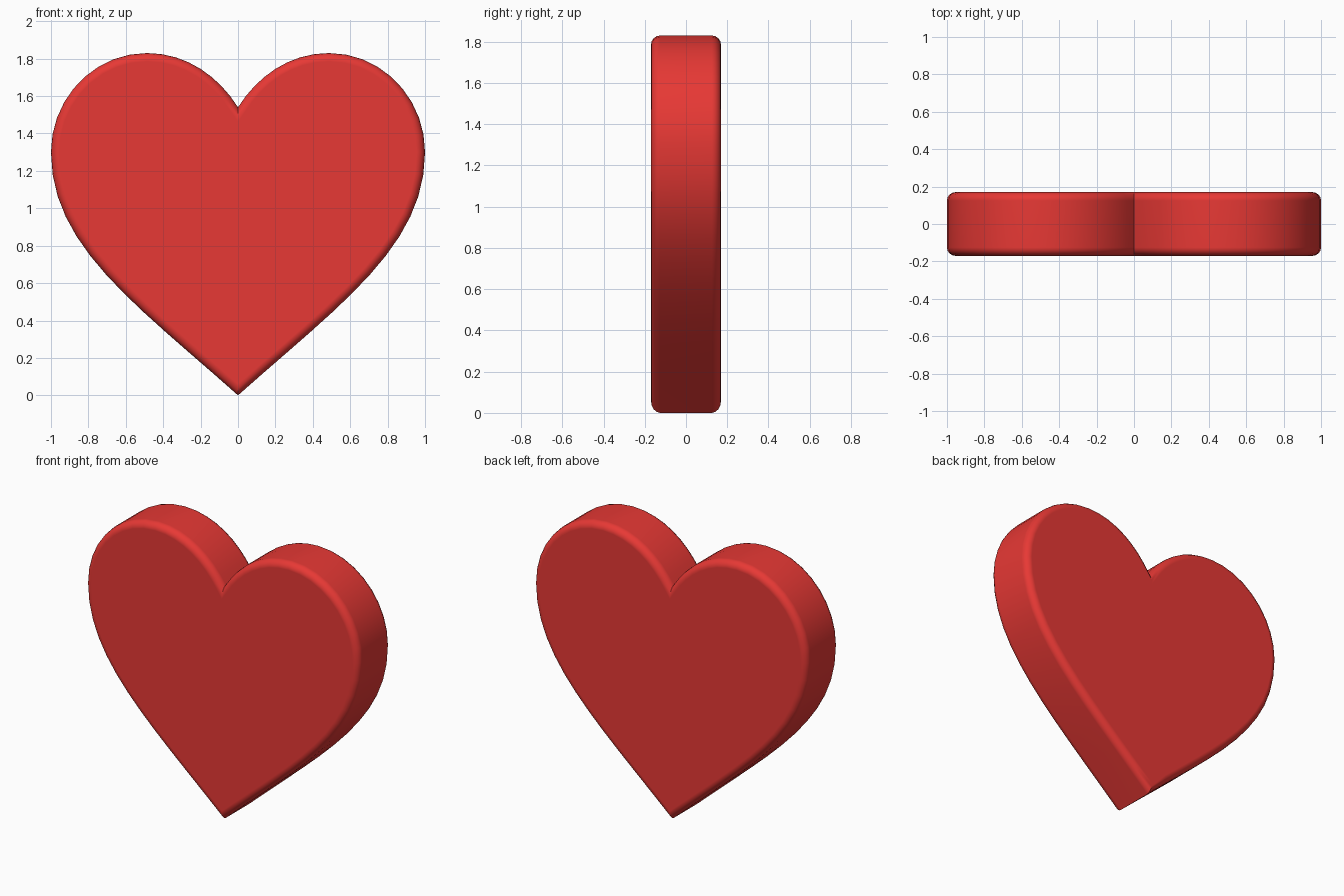
import bpy, bmesh, math
from mathutils import Vector
from mathutils.geometry import interpolate_bezier

if "Cube" in bpy.data.objects:
    bpy.data.objects.remove(bpy.data.objects["Cube"])

HALF_DEPTH = 0.17
ROUND = 0.045

# Right half of the outline: tip -> widest point -> lobe top -> cleft (x, z)
SEGMENTS = [
    ((0, 0), (0.55, 0.49), (1.0, 0.80), (1.0, 1.30), 12),
    ((1.0, 1.30), (1.0, 1.59), (0.77, 1.83), (0.487, 1.83), 9),
    ((0.487, 1.83), (0.27, 1.83), (0.10, 1.70), (0, 1.54), 8),
]
half = []
for a, b, c, d, n in SEGMENTS:
    pts = interpolate_bezier(*[Vector((p[0], 0, p[1])) for p in (a, b, c, d)], n + 1)
    half += [(p.x, p.z) for p in pts[:-1]]
half.append((0, 1.54))
outline = half + [(-x, z) for x, z in reversed(half[1:-1])]

# Heart slab: outline face extruded through the depth
bm = bmesh.new()
front = bm.faces.new([bm.verts.new((x, -HALF_DEPTH, z)) for x, z in outline])
ext = bmesh.ops.extrude_face_region(bm, geom=[front], use_keep_orig=True)
bmesh.ops.translate(bm, vec=(0, 2 * HALF_DEPTH, 0),
                    verts=[g for g in ext["geom"] if isinstance(g, bmesh.types.BMVert)])
bmesh.ops.recalc_face_normals(bm, faces=bm.faces)

# Soft rounded rim on both faces
rim = [e for e in bm.edges if abs(e.verts[0].co.y - e.verts[1].co.y) < 1e-5]
bmesh.ops.bevel(bm, geom=rim, offset=ROUND, segments=4, profile=0.5,
                affect='EDGES', clamp_overlap=True)
mesh = bpy.data.meshes.new("heart")
bm.to_mesh(mesh)
bm.free()

heart = bpy.data.objects.new("heart", mesh)
bpy.context.collection.objects.link(heart)
red = bpy.data.materials.new("red")
red.diffuse_color = (0.80, 0.04, 0.035, 1)
red.use_nodes = True
red.node_tree.nodes["Principled BSDF"].inputs["Base Color"].default_value = red.diffuse_color
mesh.materials.append(red)

# Smooth surfaces with crisp tip and cleft
bpy.context.view_layer.objects.active = heart
heart.select_set(True)
bpy.ops.object.shade_smooth_by_angle(angle=math.radians(35))
weighted = heart.modifiers.new("weighted_normals", 'WEIGHTED_NORMAL')
weighted.keep_sharp = True
